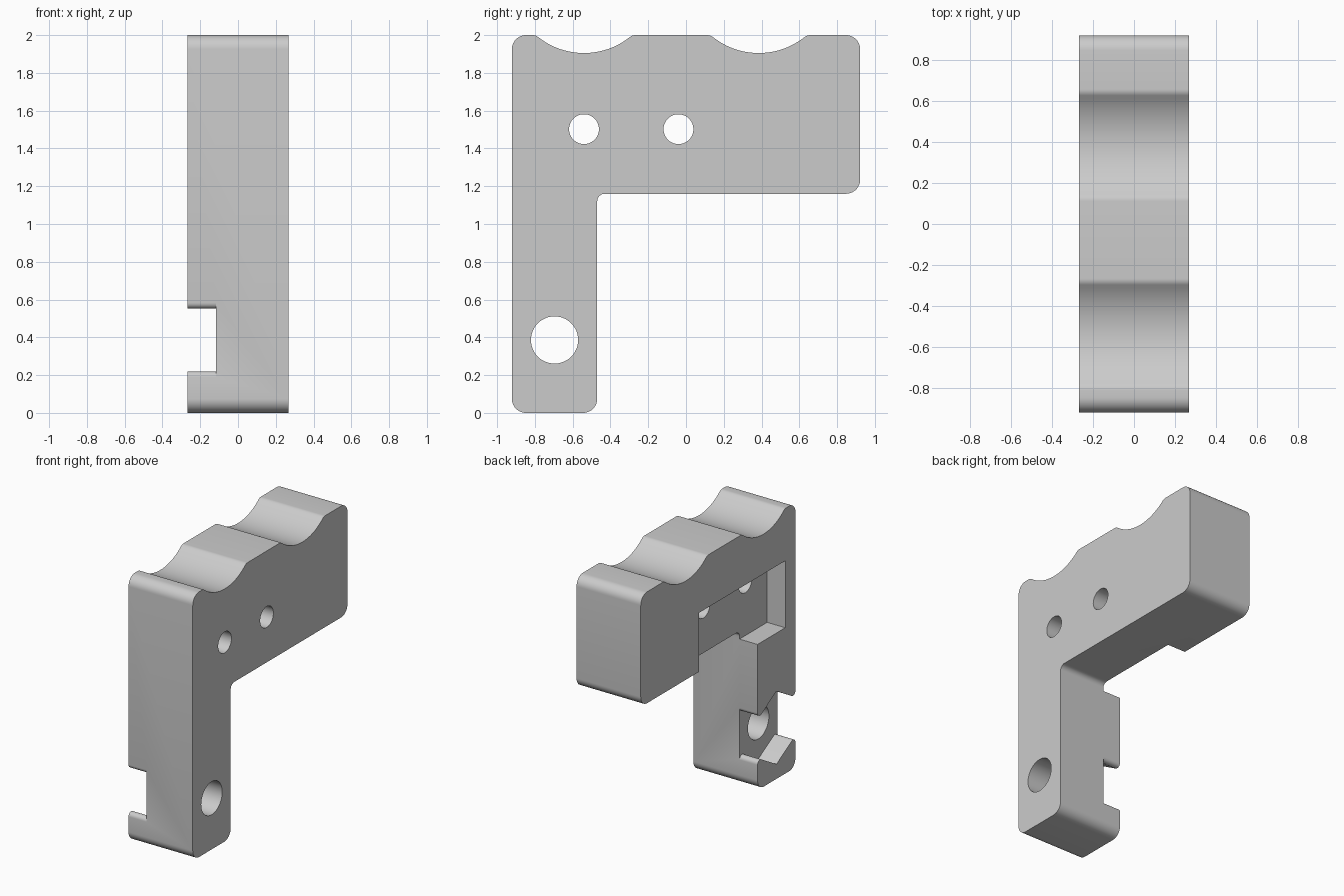
import bpy, bmesh
from math import sin, cos, tan, acos, radians, pi, sqrt, degrees

cube = bpy.data.objects.get("Cube")
if cube:
    bpy.data.objects.remove(cube, do_unlink=True)

HALF = 0.268        # half thickness of the bracket
FLOOR = -0.117      # depth reached by the recesses
FRONT, INNER, BACK = -0.922, -0.47, 0.922
ARM_BOTTOM = 1.16
LEG_MID, NUT_Z = -0.696, 0.386

grey = bpy.data.materials.new("Plain grey")
grey.use_nodes = True
colour = (0.6, 0.6, 0.6, 1)
grey.diffuse_color = colour
grey.node_tree.nodes["Principled BSDF"].inputs["Base Color"].default_value = colour


def arc(y, z, r, start, end, steps=10):
    """Points on an arc in the side plane, angles in degrees."""
    angles = [radians(start + (end - start) * i / steps) for i in range(steps + 1)]
    return [(y + r * cos(a), z + r * sin(a)) for a in angles]


def prism(name, profile, x0, x1):
    """Extrude a side profile of (y, z) points from x0 to x1."""
    bm = bmesh.new()
    base = bm.faces.new([bm.verts.new((x0, y, z)) for y, z in profile])
    new = bmesh.ops.extrude_face_region(bm, geom=[base])["geom"]
    bmesh.ops.translate(bm, vec=(x1 - x0, 0, 0),
                        verts=[v for v in new if isinstance(v, bmesh.types.BMVert)])
    bmesh.ops.recalc_face_normals(bm, faces=bm.faces)
    mesh = bpy.data.meshes.new(name)
    bm.to_mesh(mesh)
    bm.free()
    mesh.materials.append(grey)
    obj = bpy.data.objects.new(name, mesh)
    bpy.context.collection.objects.link(obj)
    return obj


def scallop(mid, radius=0.39, lip=0.05, low=1.905):
    """Shallow dip in the top edge with rounded lips, from back to front."""
    rise = low + radius - (2 - lip)
    reach = sqrt((radius + lip) ** 2 - rise ** 2)
    swing = degrees(acos(rise / (radius + lip)))
    return (arc(mid + reach, 2 - lip, lip, 90, 90 + swing, 6)
            + arc(mid, low + radius, radius, 270 + swing, 270 - swing, 24)[1:-1]
            + arc(mid - reach, 2 - lip, lip, 90 - swing, 90, 6))


# L-shaped body outline
R = 0.075
outline = (arc(FRONT + R, R, R, 180, 270)
           + arc(INNER - R, R, R, 270, 360)
           + arc(INNER + 0.04, ARM_BOTTOM - 0.04, 0.04, 180, 90)
           + arc(BACK - R, ARM_BOTTOM + R, R, 270, 360)
           + arc(BACK - R, 2 - R, R, 0, 90)
           + scallop(0.385) + scallop(-0.54)
           + arc(FRONT + R, 2 - R, R, 90, 180))
bracket = prism("bracket", outline, -HALF, HALF)

# Hexagonal nut recess, with rounded lips where it breaks through the leg
nut_r, lip, half_leg = 0.275, 0.03, (INNER - FRONT) / 2
edge = nut_r - half_leg * tan(pi / 6)
quarter = arc(half_leg - lip, edge + lip * sqrt(3), lip, 240, 360, 8)
quarter.append((half_leg + 0.1, quarter[-1][1]))
top = [(-y, z) for y, z in reversed(quarter)] + [(0, nut_r)] + quarter
hexagon = top + [(y, -z) for y, z in reversed(top)]
nut = [(LEG_MID + y, NUT_Z + z) for y, z in hexagon]

# Rectangular recess running out under the arm
pocket = [(-0.80, 1.10), (0.227, 1.10), (0.227, 1.605), (-0.80, 1.605)]

cutters = [prism("nut_recess_cutter", nut, -0.5, FLOOR),
           prism("pocket_cutter", pocket, -0.5, FLOOR)]

# Through holes
for name, y, z, r in (("pivot_hole_cutter", LEG_MID, NUT_Z, 0.125),
                      ("front_hole_cutter", -0.54, 1.502, 0.079),
                      ("rear_hole_cutter", -0.04, 1.502, 0.079)):
    cutters.append(prism(name, arc(y, z, r, 0, 360, 48)[:-1], -0.5, 0.5))

bpy.ops.object.select_all(action="DESELECT")
bpy.context.view_layer.objects.active = bracket
bracket.select_set(True)
for cutter in cutters:
    mod = bracket.modifiers.new(cutter.name, "BOOLEAN")
    mod.operation, mod.solver, mod.object = "DIFFERENCE", "EXACT", cutter
    bpy.ops.object.modifier_apply(modifier=mod.name)
    bpy.data.objects.remove(cutter, do_unlink=True)

bpy.ops.object.shade_smooth_by_angle(angle=radians(25))
